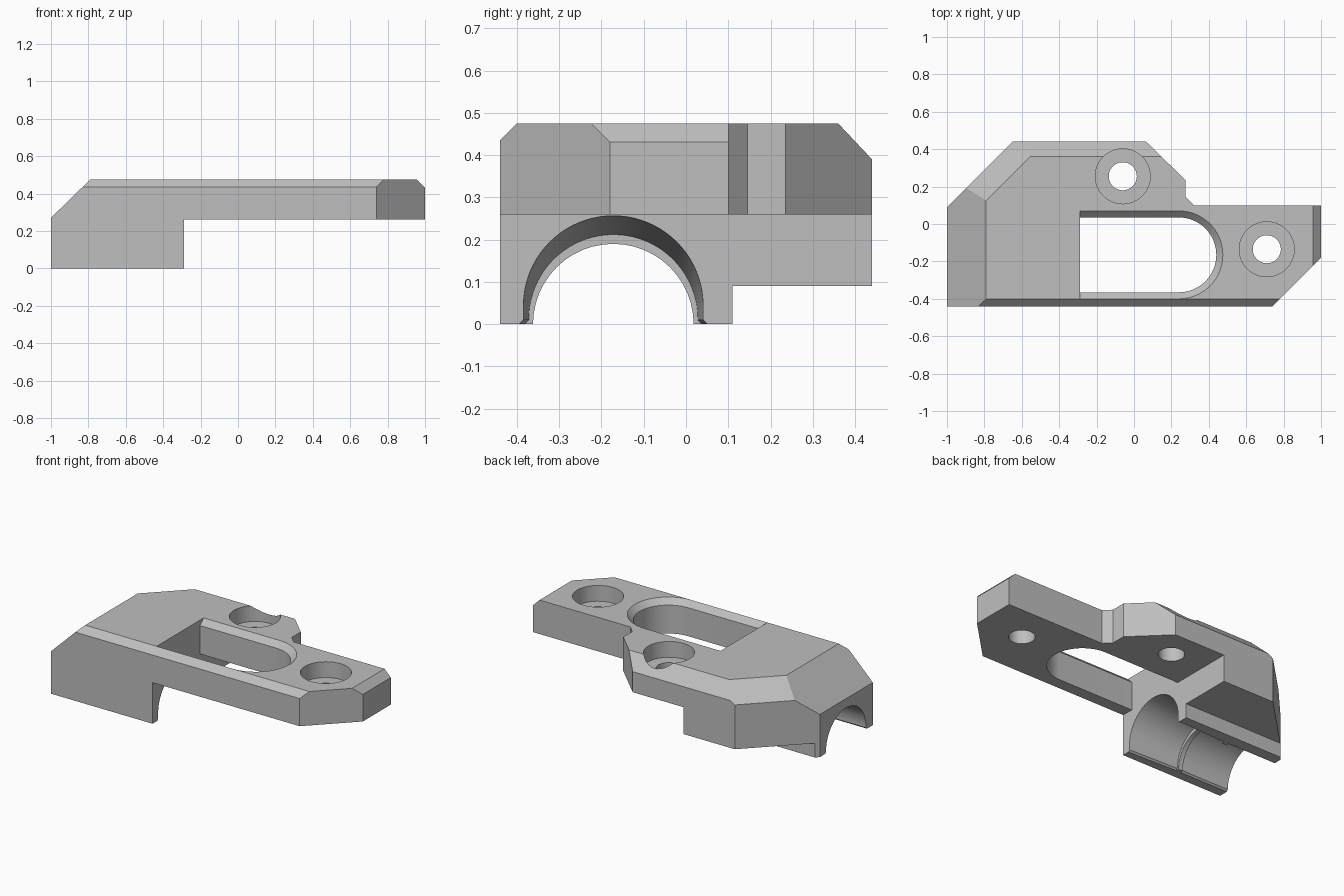
import bpy, bmesh, math
from mathutils import Vector

old = bpy.data.objects.get("Cube")
if old:
    bpy.data.objects.remove(old, do_unlink=True)

TOP, PLATE = 0.475, 0.26
BORE_Y = -0.172

grey = bpy.data.materials.new("plain_grey")
grey.use_nodes = True
colour = (0.52, 0.52, 0.52, 1)
grey.diffuse_color = colour
grey.node_tree.nodes["Principled BSDF"].inputs["Base Color"].default_value = colour


def loft(name, rings):
    """Closed solid through matching rings of points."""
    bm = bmesh.new()
    rows = [[bm.verts.new(p) for p in ring] for ring in rings]
    n = len(rows[0])
    for a, b in zip(rows, rows[1:]):
        for i in range(n):
            j = (i + 1) % n
            bm.faces.new((a[i], a[j], b[j], b[i]))
    bm.faces.new(rows[0][::-1])
    bm.faces.new(rows[-1])
    bmesh.ops.recalc_face_normals(bm, faces=bm.faces)
    mesh = bpy.data.meshes.new(name)
    bm.to_mesh(mesh)
    bm.free()
    obj = bpy.data.objects.new(name, mesh)
    mesh.materials.append(grey)
    bpy.context.collection.objects.link(obj)
    return obj


def prism(name, outline, z0, z1):
    return loft(name, [[(x, y, z) for x, y in outline] for z in (z0, z1)])


def box(name, x0, x1, y0, y1, z0, z1):
    return prism(name, [(x0, y0), (x1, y0), (x1, y1), (x0, y1)], z0, z1)


def arc(cx, cy, r, start, end, steps):
    angles = [start + (end - start) * i / steps for i in range(steps + 1)]
    return [(cx + r * math.cos(a), cy + r * math.sin(a)) for a in angles]


def disc(x, y, r):
    return arc(x, y, r, 0, math.tau, 48)[:-1]


# Bracket body from its plan outline
outline = [(-1, -0.44), (0.74, -0.44), (1, -0.18), (1, 0.1), (0.32, 0.1),
           (0.275, 0.145), (0.275, 0.235), (0.065, 0.44), (-0.65, 0.44), (-1, 0.09)]
body = prism("bracket_body", outline, 0, TOP)

# Sloped top edges: point on the top edge and outward normal
slopes = [((-0.79, 0, TOP), (-0.205, 0, 0.21)),
          ((0, -0.4, TOP), (0, -1, 1)),
          ((0, 0.36, TOP), (0, 0.085, 0.08)),
          ((0.956, 0, TOP), (1, 0, 1)),
          ((-0.79, 0.125, TOP), (-0.074, 0.074, 0.124))]
bm = bmesh.new()
bm.from_mesh(body.data)
for point, normal in slopes:
    cut = bmesh.ops.bisect_plane(bm, geom=bm.verts[:] + bm.edges[:] + bm.faces[:],
                                 plane_co=point, plane_no=Vector(normal).normalized(),
                                 clear_outer=True)
    edges = [e for e in cut["geom_cut"] if isinstance(e, bmesh.types.BMEdge)]
    bmesh.ops.holes_fill(bm, edges=edges, sides=0)
bmesh.ops.recalc_face_normals(bm, faces=bm.faces)
bm.to_mesh(body.data)
bm.free()

# Underside steps
cutters = [box("plate_clearance", -0.29, 1.2, -0.6, 0.6, -0.1, PLATE),
           box("rear_step", -1.2, 0, 0.11, 0.6, -0.1, 0.09)]


# Long slot with a bevelled rim
def slot(r):
    return [(-0.29, -0.165 - r)] + arc(0.24, -0.165, r, -math.pi / 2, math.pi / 2, 32) + [(-0.29, -0.165 + r)]


levels = [(0.2, 0.1), (0.2, TOP - 0.035), (0.235, TOP), (0.236, TOP + 0.1)]
cutters.append(loft("slot_cutter", [[(x, y, z) for x, y in slot(r)] for r, z in levels]))

# Two counterbored screw holes
for x, y in ((-0.06, 0.255), (0.71, -0.135)):
    cutters.append(prism("screw_hole", disc(x, y, 0.075), 0.05, 0.6))
    cutters.append(prism("counterbore", disc(x, y, 0.147), TOP - 0.1, 0.6))


# Half-round channel with flared lower edges and a narrow inner rib
def channel(x, zc, r):
    pts = arc(BORE_Y, zc, r, 0, math.pi, 40)
    low = [(BORE_Y - r, 0.01), (BORE_Y - r - 0.03, -0.02),
           (BORE_Y + r + 0.03, -0.02), (BORE_Y + r, 0.01)]
    return [(x, y, z) for y, z in pts + low]


cutters.append(loft("rib_bore", [[(x, y, z) for y, z in disc(BORE_Y, 0, 0.19)] for x in (-1.1, -0.28)]))
cutters.append(loft("outer_channel", [channel(-1.1, 0.012, 0.2), channel(-0.66, 0.012, 0.2)]))
cutters.append(loft("tapered_channel", [channel(-0.63, 0.012, 0.2), channel(-0.29, 0.044, 0.2125),
                                        channel(-0.27, 0.044, 0.2125)]))

# Apply every cut to the body
bpy.context.view_layer.objects.active = body
for cutter in cutters:
    cutter.hide_render = True
    mod = body.modifiers.new(cutter.name, "BOOLEAN")
    mod.operation = "DIFFERENCE"
    mod.solver = "EXACT"
    mod.object = cutter
    bpy.ops.object.modifier_apply(modifier=mod.name)
    bpy.data.objects.remove(cutter, do_unlink=True)

bpy.ops.object.select_all(action="DESELECT")
body.select_set(True)
bpy.ops.object.shade_smooth_by_angle(angle=math.radians(25))
